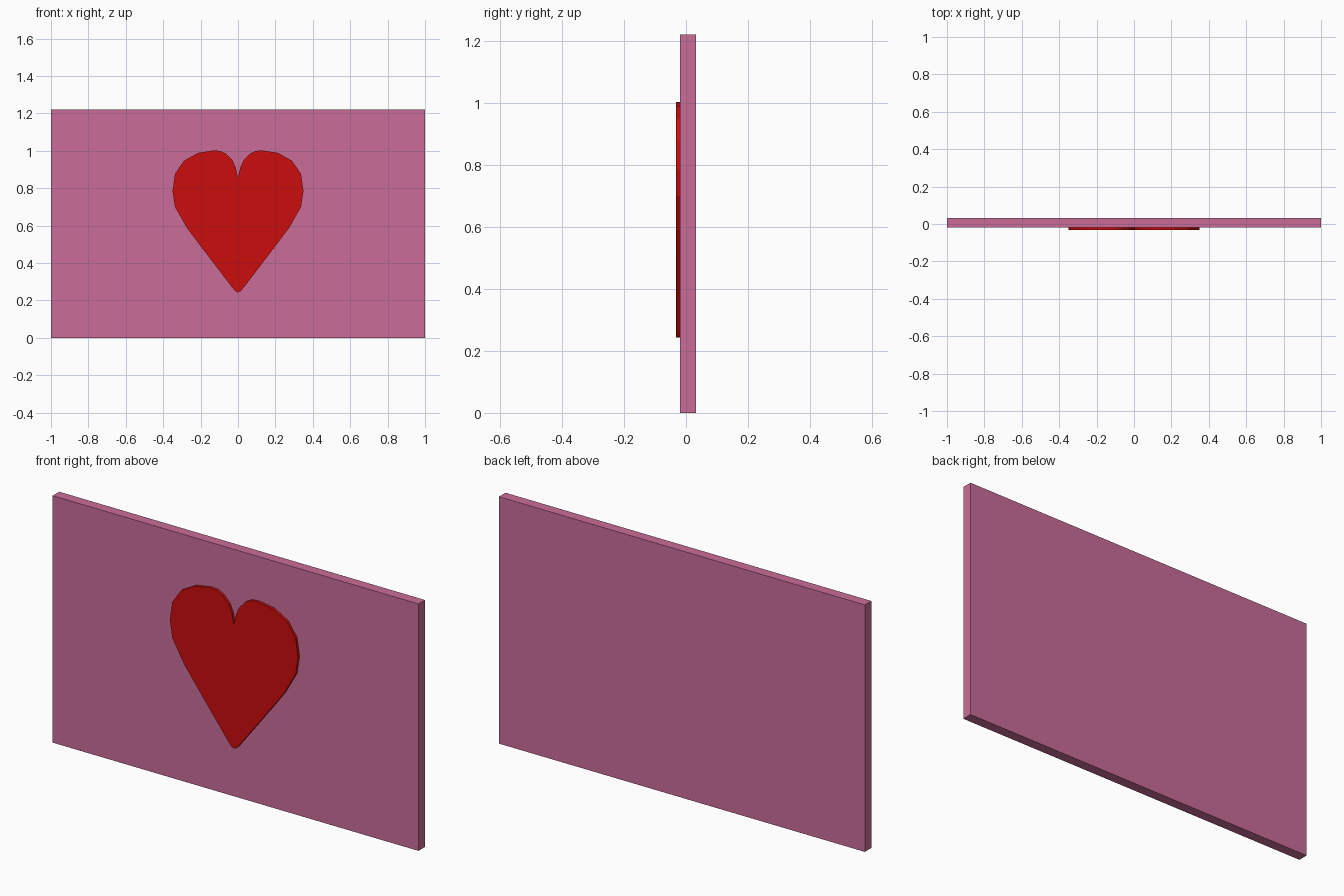
import bpy, bmesh

if "Cube" in bpy.data.objects:
    bpy.data.objects.remove(bpy.data.objects["Cube"])

def material(name, rgb):
    m = bpy.data.materials.new(name)
    m.diffuse_color = (*rgb, 1)
    m.use_nodes = True
    m.node_tree.nodes["Principled BSDF"].inputs["Base Color"].default_value = m.diffuse_color
    return m

def extruded(name, outline, y_front, y_back, mat):
    """Plate made from an x-z outline (counter-clockwise from the front)."""
    bm = bmesh.new()
    face = bm.faces.new([bm.verts.new((x, y_front, z)) for x, z in outline])
    ext = bmesh.ops.extrude_face_region(bm, geom=[face], use_keep_orig=True)
    moved = [v for v in ext["geom"] if isinstance(v, bmesh.types.BMVert)]
    bmesh.ops.translate(bm, verts=moved, vec=(0, y_back - y_front, 0))
    bmesh.ops.recalc_face_normals(bm, faces=bm.faces)
    me = bpy.data.meshes.new(name)
    bm.to_mesh(me)
    bm.free()
    me.materials.append(mat)
    ob = bpy.data.objects.new(name, me)
    bpy.context.collection.objects.link(ob)
    return ob

pink = material("pink", (0.59, 0.152, 0.31))
red = material("red", (0.60, 0.004, 0.004))

# Backing panel
extruded("panel", [(-1, 0), (1, 0), (1, 1.22), (-1, 1.22)], -0.019, 0.032, pink)

# Raised heart: right half from the tip to the notch, mirrored for the left
tip, notch = (0, 0.243), (0, 0.856)
half = [(0.012, 0.248), (0.03, 0.268), (0.22, 0.517), (0.273, 0.588),
        (0.337, 0.70), (0.35, 0.786), (0.337, 0.877), (0.289, 0.947),
        (0.214, 0.989), (0.128, 1.003), (0.092, 0.999), (0.062, 0.983),
        (0.029, 0.948), (0.012, 0.91)]
mirrored = [(-x, z) for x, z in reversed(half)]
extruded("heart", [tip] + half + [notch] + mirrored, -0.032, -0.019, red)
